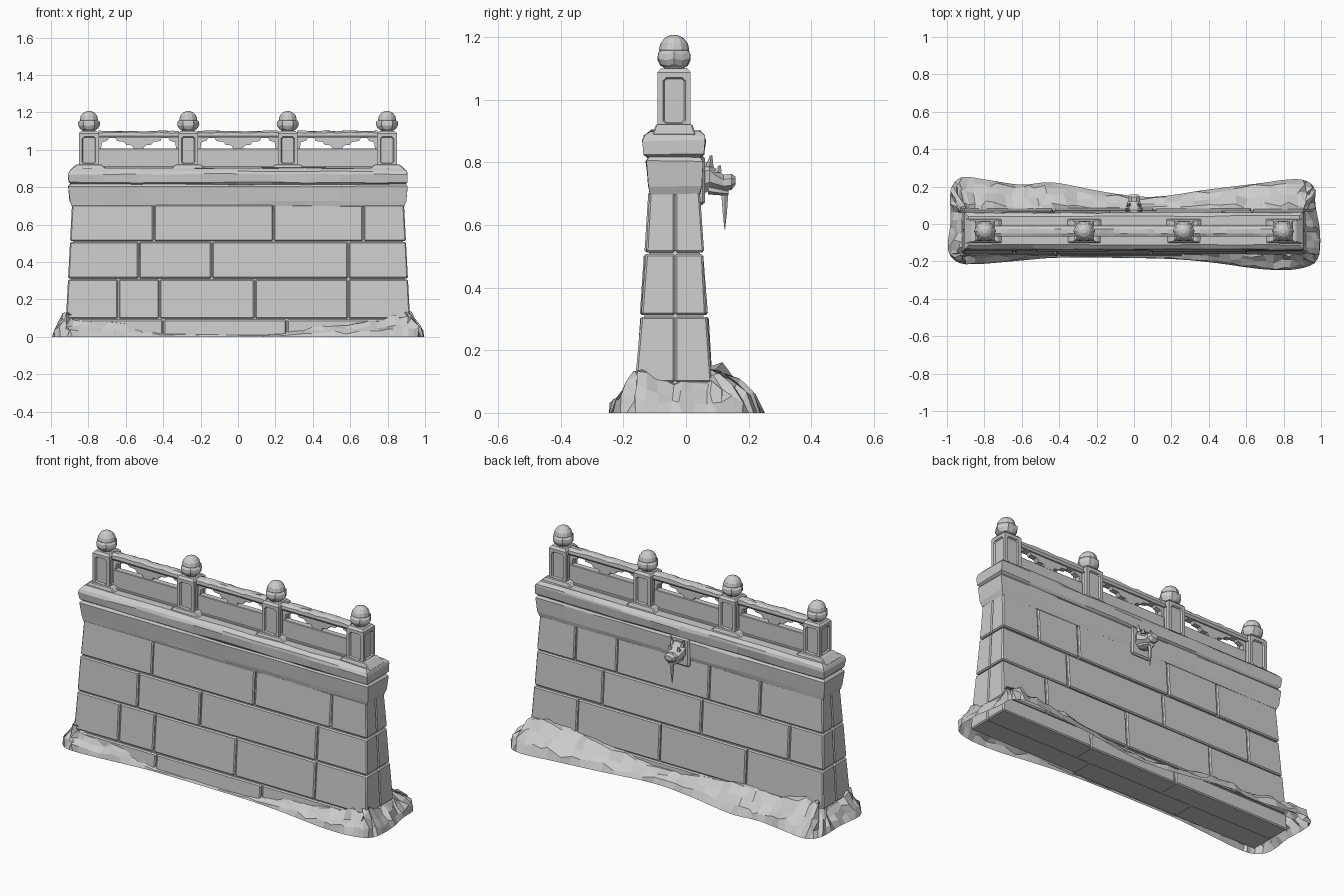
import bpy, bmesh, math, random
from mathutils import Vector

random.seed(4)
if "Cube" in bpy.data.objects:
    bpy.data.objects.remove(bpy.data.objects["Cube"])

stone = bpy.data.materials.new("pale grey stone")
stone.use_nodes = True
stone.diffuse_color = (0.6, 0.6, 0.6, 1)
stone.node_tree.nodes["Principled BSDF"].inputs["Base Color"].default_value = (0.6, 0.6, 0.6, 1)


def finish(name, bm, bevel=0, closed=True):
    if closed:
        bmesh.ops.recalc_face_normals(bm, faces=bm.faces)
    mesh = bpy.data.meshes.new(name)
    bm.to_mesh(mesh)
    bm.free()
    mesh.materials.append(stone)
    obj = bpy.data.objects.new(name, mesh)
    bpy.context.collection.objects.link(obj)
    if bevel:
        mod = obj.modifiers.new("worn edges", "BEVEL")
        mod.width = bevel
        mod.segments = 1
    return obj


def loft(bm, rings, caps=True):
    """Skin a list of equal point loops."""
    loops = [[bm.verts.new(p) for p in ring] for ring in rings]
    n = len(loops[0])
    for a, b in zip(loops, loops[1:]):
        for i in range(n):
            j = (i + 1) % n
            bm.faces.new((a[i], a[j], b[j], b[i]))
    if caps:
        bm.faces.new(loops[0][::-1])
        bm.faces.new(loops[-1])


def rect(x0, x1, y0, y1, z):
    return [(x0, y0, z), (x1, y0, z), (x1, y1, z), (x0, y1, z)]


def box(bm, x0, x1, y0, y1, z0, z1):
    loft(bm, [rect(x0, x1, y0, y1, z0), rect(x0, x1, y0, y1, z1)])


def jit(a):
    return random.uniform(-a, a)


def lerp(a, b, t):
    return a + (b - a) * t


# Battered wall: courses of worn blocks around a solid core
def half_x(z): return lerp(0.925, 0.888, z / 0.7)
def front_y(z): return lerp(-0.168, -0.117, z / 0.7)
def back_y(z): return lerp(0.088, 0.044, z / 0.7)


core = bmesh.new()
loft(core, [rect(-half_x(z) + .015, half_x(z) - .015, front_y(z) + .012, back_y(z) - .012, z)
            for z in (0.004, 0.72)])
finish("wall_core", core)

MID = -0.035
courses = [  # bottom, top, front joints, back joints
    (0.0, 0.095, (-0.4, 0.26), (-0.2, 0.35)),
    (0.095, 0.31, (-0.64, -0.42, 0.09, 0.59), (-0.43, 0.11, 0.63)),
    (0.31, 0.51, (-0.53, -0.14, 0.59), (-0.69, -0.14, 0.48)),
    (0.51, 0.71, (-0.45, 0.19, 0.67), (-0.5, -0.18, 0.4, 0.66)),
]
for row, (z0, z1, front, back) in enumerate(courses):
    bm = bmesh.new()
    for joints, face in ((front, front_y), (back, back_y)):
        xs = [-1, *joints, 1]
        for a, b in zip(xs, xs[1:]):
            rings = []
            proud = jit(0.003)
            for z in (z0 + .003, z1 - .003):
                xa = -half_x(z) if a == -1 else a + .003
                xb = half_x(z) if b == 1 else b - .003
                ys = sorted((MID, face(z) + proud + jit(.002)))
                rings.append(rect(xa, xb, *ys, z))
            loft(bm, rings)
    finish("stone_course_%d" % (row + 1), bm, 0.006)


# Cornice: band and cap swept as rounded-off long loops with chipped edges
def long_loop(hx, y0, y1, z, rough):
    xs = [lerp(-hx, hx, i / 10) for i in range(11)]
    pts = [(x, y0) for x in xs] + [(x, y1) for x in reversed(xs)]
    return [(x + jit(rough), y + jit(rough), z + jit(rough)) for x, y in pts]


def cornice(name, profile, rough):
    bm = bmesh.new()
    loft(bm, [long_loop(hx, y0, y1, z, rough) for z, hx, y0, y1 in profile])
    finish(name, bm)


cornice("cornice_band", [(.70, .888, -.115, .044), (.725, .9, -.12, .05),
                         (.805, .907, -.128, .055), (.818, .895, -.118, .045)], .002)
cornice("cornice_cap", [(.815, .893, -.12, .045), (.826, .905, -.134, .056),
                        (.87, .908, -.138, .062), (.885, .902, -.132, .058),
                        (.902, .885, -.112, .042)], .003)

# Balustrade
PY = -0.038
post_xs = [-0.797, -0.266, 0.266, 0.797]
for n, px in enumerate(post_xs, 1):
    # Sloped footing
    bm = bmesh.new()
    loft(bm, [rect(px - .105, px + .105, PY - .07, PY + .07, .888),
              rect(px - .068, px + .068, PY - .058, PY + .058, .922)])
    finish("post_footing_%d" % n, bm, .004)

    # Post with chamfered corners, recessed panels and a sloped top
    bm = bmesh.new()
    w = 0.053
    box(bm, px - w, px + w, PY - w, PY + w, .895, 1.088)
    bmesh.ops.recalc_face_normals(bm, faces=bm.faces)
    top = [f for f in bm.faces if f.normal.z > .9]
    sides = [f for f in bm.faces if abs(f.normal.z) < .1]
    r = bmesh.ops.extrude_face_region(bm, geom=top)
    for v in r["geom"]:
        if isinstance(v, bmesh.types.BMVert):
            v.co = (px + (v.co.x - px) * .8, PY + (v.co.y - PY) * .8, 1.1)
    bmesh.ops.delete(bm, geom=top, context="FACES")
    for f in sides:
        bmesh.ops.inset_individual(bm, faces=[f], thickness=.024)
        for v in f.verts:
            if v.co.z < 1:
                v.co.z += .012
        edges = [v for v in f.verts]
        bmesh.ops.bevel(bm, geom=edges, offset=.01, affect="VERTICES", segments=1)
    for f in [f for f in bm.faces if len(f.verts) == 8 and abs(f.normal.z) < .1]:
        bmesh.ops.inset_individual(bm, faces=[f], thickness=.005, depth=-.009)
    finish("post_%d" % n, bm)

    # Bud finial
    bm = bmesh.new()
    rings = []
    for z, rad in ((1.095, .03), (1.104, .034), (1.112, .047), (1.13, .056), (1.148, .055),
                   (1.158, .047), (1.162, .048), (1.18, .044), (1.197, .031), (1.207, .012)):
        lobes = .003 if 1.11 < z < 1.15 else 0
        rings.append([(px + (rad + lobes * (-1) ** i) * math.cos(i * math.tau / 12),
                       PY + (rad + lobes * (-1) ** i) * math.sin(i * math.tau / 12),
                       z + lobes * (-1) ** i) for i in range(12)])
    loft(bm, rings)
    finish("post_finial_%d" % n, bm)


def plate(bm, outline, y0, y1):
    """Extrude an x-z outline through the wall depth."""
    loft(bm, [[(x, y, z) for x, z in outline] for y in (y0, y1)])


for n, (a, b) in enumerate(zip(post_xs, post_xs[1:]), 1):
    x0, x1, mid = a + .05, b - .05, (a + b) / 2
    bm = bmesh.new()
    box(bm, x0, x1, PY - .018, PY + .018, .895, 1.008)
    box(bm, x0, x1, PY - .028, PY + .028, .89, .912)
    finish("rail_panel_%d" % n, bm, .003)

    bm = bmesh.new()  # worn handrail
    loft(bm, [[(lerp(x0, x1, i / 12), PY + y, z + (jit(.004) if z > 1.09 else 0))
               for y, z in ((-.022, 1.062), (-.03, 1.074), (-.028, 1.092), (-.012, 1.1),
                            (.012, 1.1), (.028, 1.092), (.03, 1.074), (.022, 1.062))]
              for i in range(13)])
    finish("handrail_%d" % n, bm)

    bm = bmesh.new()  # cloud bracket and corner brackets under the handrail
    half = [(.125, 1.064), (.115, 1.047), (.08, 1.043), (.065, 1.026), (.035, 1.024), (.025, 1.006)]
    plate(bm, [(mid + x, z) for x, z in half] + [(mid - x, z) for x, z in half[::-1]],
          PY - .014, PY + .014)
    for s, x in ((1, x0), (-1, x1)):
        plate(bm, [(x, 1.005), (x + s * .014, 1.005), (x + s * .02, 1.04), (x + s * .05, 1.05),
                   (x + s * .055, 1.064), (x, 1.064)], PY - .014, PY + .014)
    finish("rail_brackets_%d" % n, bm)

# Beast-head water spout on the back
bm = bmesh.new()
box(bm, -.06, .06, .03, .06, .665, .822)
finish("spout_plate", bm, .008)


def beast_ring(y, zc, hw, hh):
    return [(hw * math.cos(k * math.tau / 8 + .39), y, zc + hh * math.sin(k * math.tau / 8 + .39))
            for k in range(8)]


bm = bmesh.new()
loft(bm, [beast_ring(*s) for s in ((.055, .75, .04, .055), (.075, .757, .052, .05),
                                   (.095, .745, .046, .036), (.12, .735, .036, .028),
                                   (.145, .738, .036, .028), (.158, .742, .024, .014))])
loft(bm, [beast_ring(*s) for s in ((.07, .715, .035, .018), (.11, .708, .03, .014),
                                   (.135, .704, .02, .009))])
finish("spout_head", bm)
bm = bmesh.new()
for s in (-1, 1):  # ears and brow knobs
    for base, tip, rad in (((s * .03, .075, .785), (s * .042, .08, .822), .014),
                           ((s * .026, .1, .768), (s * .028, .108, .79), .014)):
        loft(bm, [[(p[0] + q * math.cos(k * math.tau / 5), p[1] + q * math.sin(k * math.tau / 5), p[2])
                   for k in range(5)] for p, q in ((base, rad), (tip, rad * .3))])
finish("spout_ears", bm)
bm = bmesh.new()
loft(bm, [[(rad * math.cos(k * math.tau / 6), .124 + rad * math.sin(k * math.tau / 6), z)
           for k in range(6)] for z, rad in ((.73, .016), (.69, .012), (.64, .008), (.585, .001))])
finish("spout_icicle", bm)

# Drifted rubble skirt: open-bottomed shell; outline x, y and height
skirt = [(-.85, -.215, .09), (-.6, -.195, .08), (-.4, -.18, .035), (0, -.182, .02), (.25, -.19, .03),
         (.45, -.21, .06), (.7, -.243, .08), (.88, -.24, .12), (.98, -.19, .14), (.995, -.05, .1),
         (.97, .1, .11), (.96, .2, .14), (.87, .24, .15), (.65, .215, .13), (.4, .185, .1),
         (.1, .145, .07), (-.15, .17, .08), (-.43, .222, .11), (-.6, .21, .1), (-.78, .235, .13),
         (-.92, .25, .14), (-.98, .18, .12), (-.98, .02, .09), (-.995, -.13, .13), (-.95, -.2, .12)]
pts, N, STEPS = [Vector(p) for p in skirt], len(skirt), 4
path = []
for i in range(N):
    p0, p1, p2, p3 = (pts[(i + k) % N] for k in (-1, 0, 1, 2))
    for s in range(STEPS):
        t = s / STEPS
        path.append(.5 * (2 * p1 + (p2 - p0) * t + (2 * p0 - 5 * p1 + 4 * p2 - p3) * t * t
                          + (3 * p1 - p0 - 3 * p2 + p3) * t ** 3))
rings = []
for t, h in ((0, 0), (.12, .35), (.42, .62), (.72, .97), (1, 1)):
    ring = []
    for p in path:
        ix, iy = max(-.89, min(.89, p.x)), max(-.14, min(.06, p.y))
        rough = .14 * p.z if t else 0
        ring.append((lerp(p.x, ix, t) + jit(rough), lerp(p.y, iy, t) + jit(rough),
                     p.z * h + jit(rough)))
    rings.append(ring)
bm = bmesh.new()
loft(bm, rings, caps=False)
finish("rubble_skirt", bm, closed=False)
